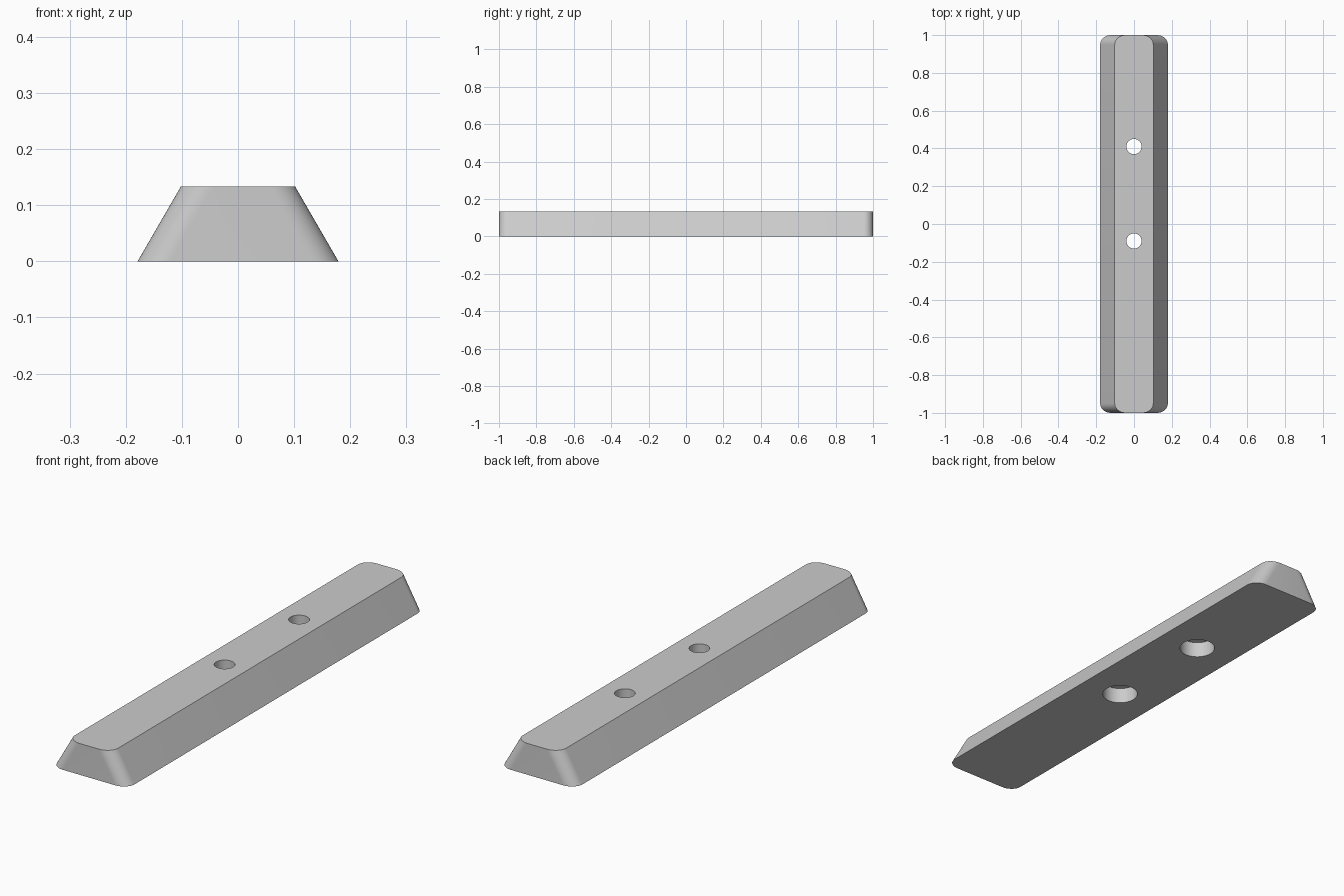
import bpy, bmesh

cube = bpy.data.objects.get("Cube")
if cube:
    bpy.data.objects.remove(cube, do_unlink=True)

HEIGHT, BASE, TOP = 0.133, 0.179, 0.102
HOLES = (0.41, -0.09)

grey = bpy.data.materials.new("light grey")
grey.use_nodes = True
colour = (0.6, 0.6, 0.6, 1)
grey.diffuse_color = colour
grey.node_tree.nodes["Principled BSDF"].inputs["Base Color"].default_value = colour


def add_object(name, bm):
    bmesh.ops.recalc_face_normals(bm, faces=bm.faces)
    mesh = bpy.data.meshes.new(name)
    bm.to_mesh(mesh)
    bm.free()
    mesh.materials.append(grey)
    obj = bpy.data.objects.new(name, mesh)
    bpy.context.collection.objects.link(obj)
    return obj


def cut_cylinder(target, name, radius, y, bottom, top):
    bm = bmesh.new()
    bmesh.ops.create_cone(bm, cap_ends=True, segments=64, radius1=radius,
                          radius2=radius, depth=top - bottom)
    bmesh.ops.translate(bm, verts=bm.verts, vec=(0, y, (top + bottom) / 2))
    cutter = add_object(name, bm)
    cutter.hide_render = True
    cutter.hide_set(True)
    mod = target.modifiers.new(name, 'BOOLEAN')
    mod.operation = 'DIFFERENCE'
    mod.solver = 'EXACT'
    mod.object = cutter
    return cutter


# Trapezoid bar with upright ends
bm = bmesh.new()
profile = [(-BASE, 0), (BASE, 0), (TOP, HEIGHT), (-TOP, HEIGHT)]
face = bm.faces.new([bm.verts.new((x, -1, z)) for x, z in profile])
extruded = bmesh.ops.extrude_face_region(bm, geom=[face])["geom"]
bmesh.ops.translate(bm, vec=(0, 2, 0),
                    verts=[v for v in extruded if isinstance(v, bmesh.types.BMVert)])

# Rounded corners along the four sloping edges
corners = [e for e in bm.edges if abs(e.verts[0].co.z - e.verts[1].co.z) > 0.1]
bmesh.ops.bevel(bm, geom=corners, offset=0.05, offset_type='OFFSET',
                segments=12, profile=0.5, affect='EDGES')
bar = add_object("bar", bm)

# Stepped screw holes, wide from below and narrow on top
cutters = []
for i, y in enumerate(HOLES):
    cutters.append(cut_cylinder(bar, f"screw_hole_{i}", 0.04, y, -0.1, 0.2))
    cutters.append(cut_cylinder(bar, f"counterbore_{i}", 0.072, y, -0.1, 0.068))

bpy.ops.object.select_all(action='DESELECT')
bpy.context.view_layer.objects.active = bar
bar.select_set(True)
for mod in list(bar.modifiers):
    bpy.ops.object.modifier_apply(modifier=mod.name)
for cutter in cutters:
    bpy.data.objects.remove(cutter, do_unlink=True)
bpy.ops.object.shade_smooth_by_angle()
